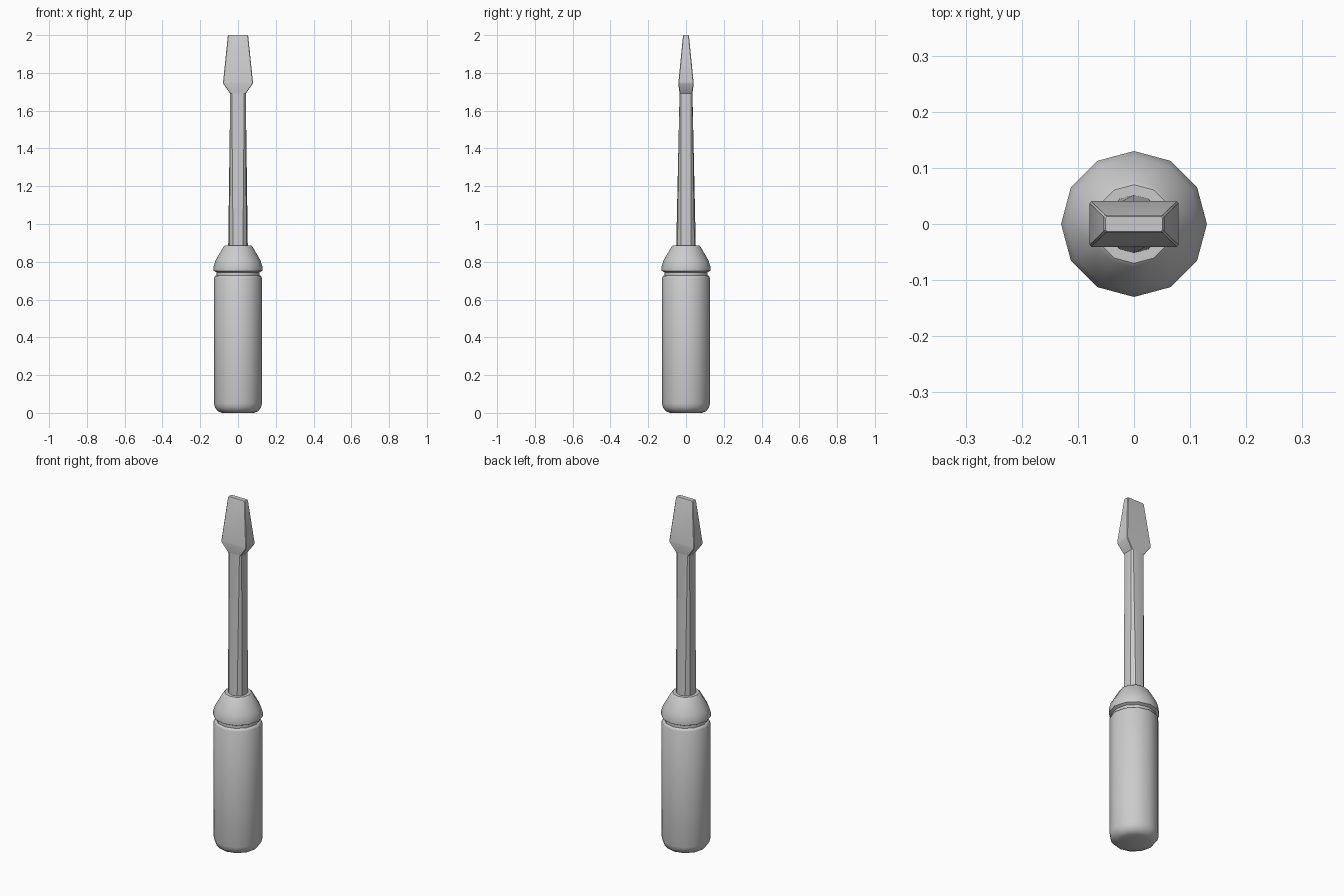
import bpy, bmesh, math

if "Cube" in bpy.data.objects:
    bpy.data.objects.remove(bpy.data.objects["Cube"])

SIDES = 12


def circle(r, z):
    return [(r * math.cos(2 * math.pi * i / SIDES), r * math.sin(2 * math.pi * i / SIDES), z)
            for i in range(SIDES)]


def rect(hx, hy, z, b=0.003):
    # rectangle with small chamfered corners, 12 points starting on +x
    quarter = [(hx, 0), (hx, hy - b), (hx - b, hy)]
    pts = quarter + [(0, hy)] + [(-x, y) for x, y in reversed(quarter)]
    pts += [(-x, -y) for x, y in pts[1:6]]
    return [(x, y, z) for x, y in pts]


def loft(name, rings, angle):
    bm = bmesh.new()
    loops = [[bm.verts.new(p) for p in ring] for ring in rings]
    for lo, hi in zip(loops, loops[1:]):
        for i in range(SIDES):
            j = (i + 1) % SIDES
            bm.faces.new((lo[i], lo[j], hi[j], hi[i]))
    bm.faces.new(loops[0][::-1])
    bm.faces.new(loops[-1])
    bmesh.ops.recalc_face_normals(bm, faces=bm.faces)
    mesh = bpy.data.meshes.new(name)
    bm.to_mesh(mesh)
    bm.free()
    obj = bpy.data.objects.new(name, mesh)
    bpy.context.collection.objects.link(obj)
    bpy.ops.object.select_all(action='DESELECT')
    obj.select_set(True)
    bpy.context.view_layer.objects.active = obj
    bpy.ops.object.shade_smooth_by_angle(angle=math.radians(angle))
    return obj


# Handle with rounded butt, neck groove and tapered collar
profile = [(0.085, 0), (0.107, 0.009), (0.122, 0.028), (0.127, 0.05),
           (0.127, 0.715), (0.122, 0.724), (0.114, 0.728), (0.114, 0.744),
           (0.13, 0.752), (0.13, 0.772), (0.12, 0.805), (0.077, 0.88), (0.07, 0.886), (0.05, 0.886)]
loft("handle", [circle(r, z) for r, z in profile], 40)

# Shaft, round at the handle and rectangular at the blade
loft("shaft", [circle(0.052, 0.87), rect(0.041, 0.034, 1.70, 0.008)], 35)

# Flat blade
loft("blade", [rect(0.041, 0.034, 1.69), rect(0.078, 0.041, 1.742), rect(0.079, 0.04, 1.752),
               rect(0.054, 0.016, 1.994), rect(0.051, 0.013, 2.0)], 30)
